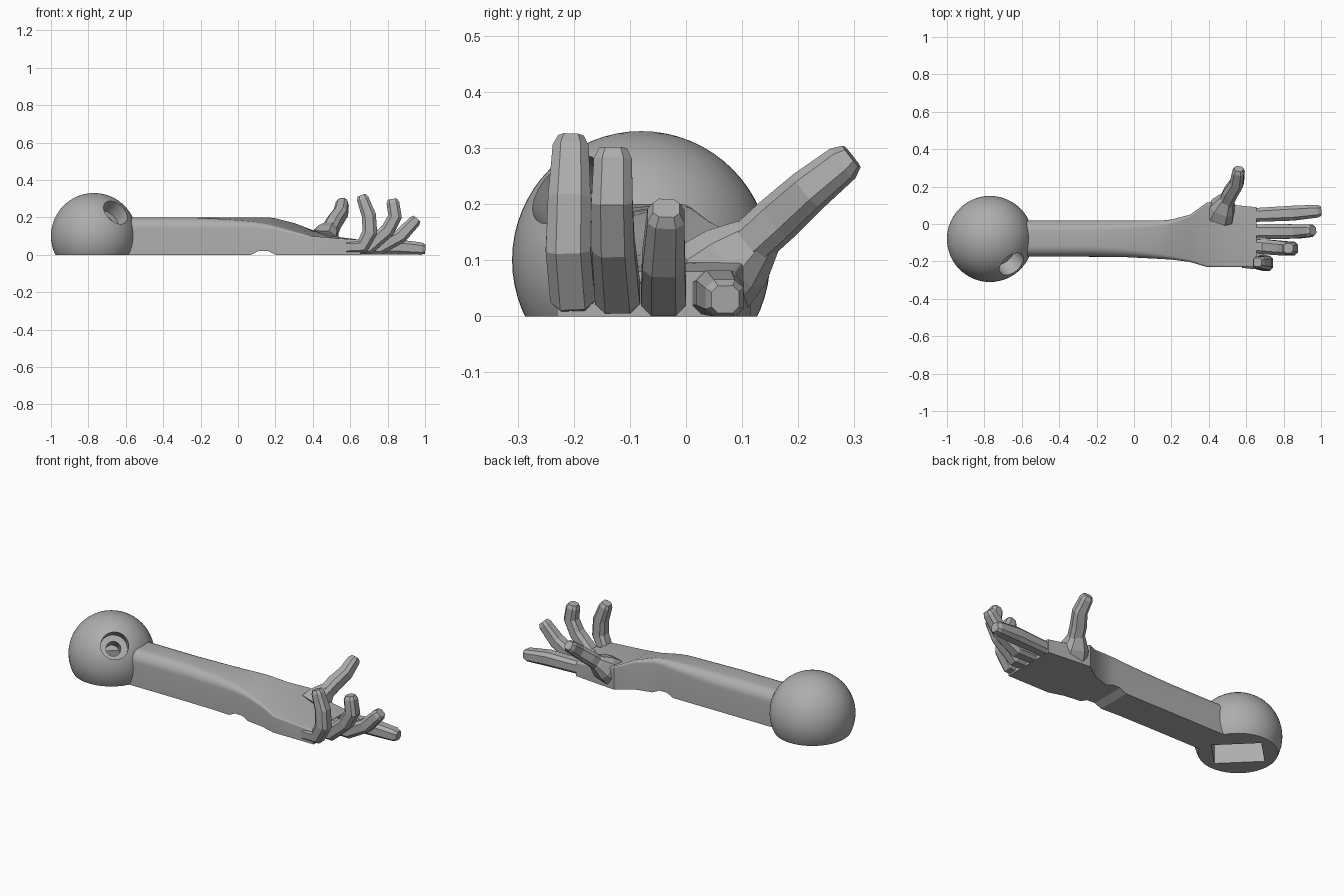
import bpy, bmesh, math
from mathutils import Vector, Matrix

if "Cube" in bpy.data.objects:
    bpy.data.objects.remove(bpy.data.objects["Cube"])

grey = bpy.data.materials.new("grey")
grey.diffuse_color = (0.42, 0.42, 0.42, 1)
grey.use_nodes = True
grey.node_tree.nodes["Principled BSDF"].inputs["Base Color"].default_value = grey.diffuse_color


def make(name, bm, smooth=None):
    """Turn a bmesh into a named grey object."""
    bmesh.ops.recalc_face_normals(bm, faces=bm.faces[:])
    me = bpy.data.meshes.new(name)
    bm.to_mesh(me)
    bm.free()
    me.materials.append(grey)
    ob = bpy.data.objects.new(name, me)
    bpy.context.collection.objects.link(ob)
    if smooth:
        shade(ob, smooth)
    return ob


def shade(ob, angle):
    bpy.ops.object.select_all(action='DESELECT')
    ob.select_set(True)
    bpy.context.view_layer.objects.active = ob
    bpy.ops.object.shade_smooth_by_angle(angle=math.radians(angle))


def loft(name, rings, smooth=None):
    """Skin a row of equal-length rings and cap the ends."""
    bm = bmesh.new()
    vs = [[bm.verts.new(p) for p in r] for r in rings]
    n = len(vs[0])
    for a, b in zip(vs, vs[1:]):
        for i in range(n):
            j = (i + 1) % n
            bm.faces.new((a[i], a[j], b[j], b[i]))
    bm.faces.new(vs[0])
    bm.faces.new(vs[-1])
    return make(name, bm, smooth)


def finger(name, path, side, sizes):
    """Chamfered square tube along a bent path, with a tapered tip."""
    pts = [Vector(p) for p in path]
    last = (pts[-1] - pts[-2]).normalized()
    pts.insert(-1, pts[-1] - last * 0.02)
    sizes = sizes[:-1] + [sizes[-1], sizes[-1] * 0.72]
    rings = []
    for i, p in enumerate(pts):
        t = (pts[min(i + 1, len(pts) - 1)] - pts[max(i - 1, 0)]).normalized()
        s = (Vector(side) - t * t.dot(Vector(side))).normalized()
        u = s.cross(t)
        h, c = sizes[i], sizes[i] * 0.55
        prof = [(h, c), (c, h), (-c, h), (-h, c), (-h, -c), (-c, -h), (c, -h), (h, -c)]
        ring = [p + s * a + u * b for a, b in prof]
        for v in ring:
            v.z = max(v.z, 0.0)
        rings.append(ring)
    return loft(name, rings)


# shoulder ball, flat underneath
C = Vector((-0.77, -0.08, 0.10))
bm = bmesh.new()
bmesh.ops.create_uvsphere(bm, u_segments=64, v_segments=32, radius=0.23,
                          matrix=Matrix.Translation(C))
cut = bmesh.ops.bisect_plane(bm, geom=bm.verts[:] + bm.edges[:] + bm.faces[:],
                             plane_co=(0, 0, 0), plane_no=(0, 0, -1), clear_outer=True)
bmesh.ops.contextual_create(bm, geom=[g for g in cut['geom_cut'] if isinstance(g, bmesh.types.BMEdge)])
ball = make("shoulder_ball", bm)

# stepped bolt hole and the pocket below
axis = Vector((0.53, -0.62, 0.58)).normalized()
rot = axis.to_track_quat('Z', 'Y').to_matrix().to_4x4()


def bore(name, radius, start, end):
    b = bmesh.new()
    bmesh.ops.create_cone(b, cap_ends=True, segments=40, radius1=radius, radius2=radius,
                          depth=end - start,
                          matrix=Matrix.Translation(C + axis * (start + end) / 2) @ rot)
    return make(name, b)


b = bmesh.new()
bmesh.ops.create_cube(b, size=1, matrix=Matrix.Translation((C.x, C.y, 0.0))
                      @ Matrix.Rotation(math.radians(-45), 4, 'Z')
                      @ Matrix.Diagonal((0.26, 0.19, 0.24, 1)))
cutters = [bore("bolt_head_cutter", 0.075, 0.13, 0.30),
           bore("bolt_hole_cutter", 0.04, 0.02, 0.16), make("pocket_cutter", b)]
bpy.context.view_layer.objects.active = ball
for c in cutters:
    m = ball.modifiers.new(c.name, 'BOOLEAN')
    m.operation, m.solver, m.object = 'DIFFERENCE', 'EXACT', c
    bpy.ops.object.modifier_apply(modifier=m.name)
for c in cutters:
    bpy.data.objects.remove(c)
shade(ball, 30)


# forearm and palm: flat bottom, rounded top corners
def section(x, y0, y1, z0, zf, zb, r):
    ring = [(x, y0, z0), (x, y1, z0)]
    for k in range(7):
        a = math.radians(15 * k)
        ring.append((x, y1 - r + r * math.cos(a), zb - r + r * math.sin(a)))
    for k in range(7):
        a = math.radians(90 + 15 * k)
        ring.append((x, y0 + r + r * math.cos(a), zf - r + r * math.sin(a)))
    return ring


# x, front y, back y, bottom z, front top z, back top z, corner radius
arm = [(-0.60, -0.175, 0.02, 0, 0.20, 0.20, 0.06),
       (-0.25, -0.175, 0.02, 0, 0.20, 0.20, 0.06),
       (-0.05, -0.177, 0.02, 0, 0.19, 0.20, 0.05),
       (0.07, -0.183, 0.02, 0, 0.18, 0.20, 0.04),
       (0.11, -0.185, 0.02, 0.02, 0.175, 0.20, 0.035),
       (0.16, -0.188, 0.02, 0.02, 0.165, 0.20, 0.03),
       (0.20, -0.19, 0.024, 0, 0.155, 0.195, 0.025),
       (0.30, -0.203, 0.05, 0, 0.125, 0.17, 0.015),
       (0.39, -0.23, 0.115, 0, 0.10, 0.135, 0.01),
       (0.50, -0.23, 0.105, 0, 0.09, 0.10, 0.008),
       (0.655, -0.23, 0.09, 0, 0.08, 0.08, 0.008)]
loft("forearm_and_palm", [section(*a) for a in arm], 25)

# fingers
Y = (0, 1, 0)
finger("little_finger", [(0.58, -0.2, 0.04), (0.665, -0.202, 0.045), (0.705, -0.21, 0.12),
                         (0.70, -0.208, 0.21), (0.66, -0.205, 0.318)], Y,
       [0.035, 0.04, 0.04, 0.038, 0.032])
finger("ring_finger", [(0.58, -0.115, 0.04), (0.70, -0.122, 0.042), (0.80, -0.13, 0.13),
                       (0.84, -0.132, 0.205), (0.825, -0.13, 0.298)], Y,
       [0.035, 0.04, 0.038, 0.037, 0.034])
finger("middle_finger", [(0.58, -0.04, 0.04), (0.76, -0.04, 0.04), (0.87, -0.04, 0.10),
                         (0.957, -0.035, 0.193)], Y, [0.036, 0.04, 0.038, 0.033])
finger("index_finger", [(0.58, 0.045, 0.04), (0.85, 0.058, 0.042),
                        (1.0, 0.07, 0.03)], Y, [0.036, 0.04, 0.034])

# thumb with a wide root
X = (1, -0.3, 0)
finger("thumb_root", [(0.46, 0.05, 0.07), (0.475, 0.09, 0.105), (0.50, 0.145, 0.155)],
       X, [0.075, 0.065, 0.04])
finger("thumb", [(0.49, 0.11, 0.125), (0.515, 0.165, 0.175), (0.55, 0.22, 0.225), (0.56, 0.295, 0.285)],
       X, [0.04, 0.04, 0.037, 0.032])
